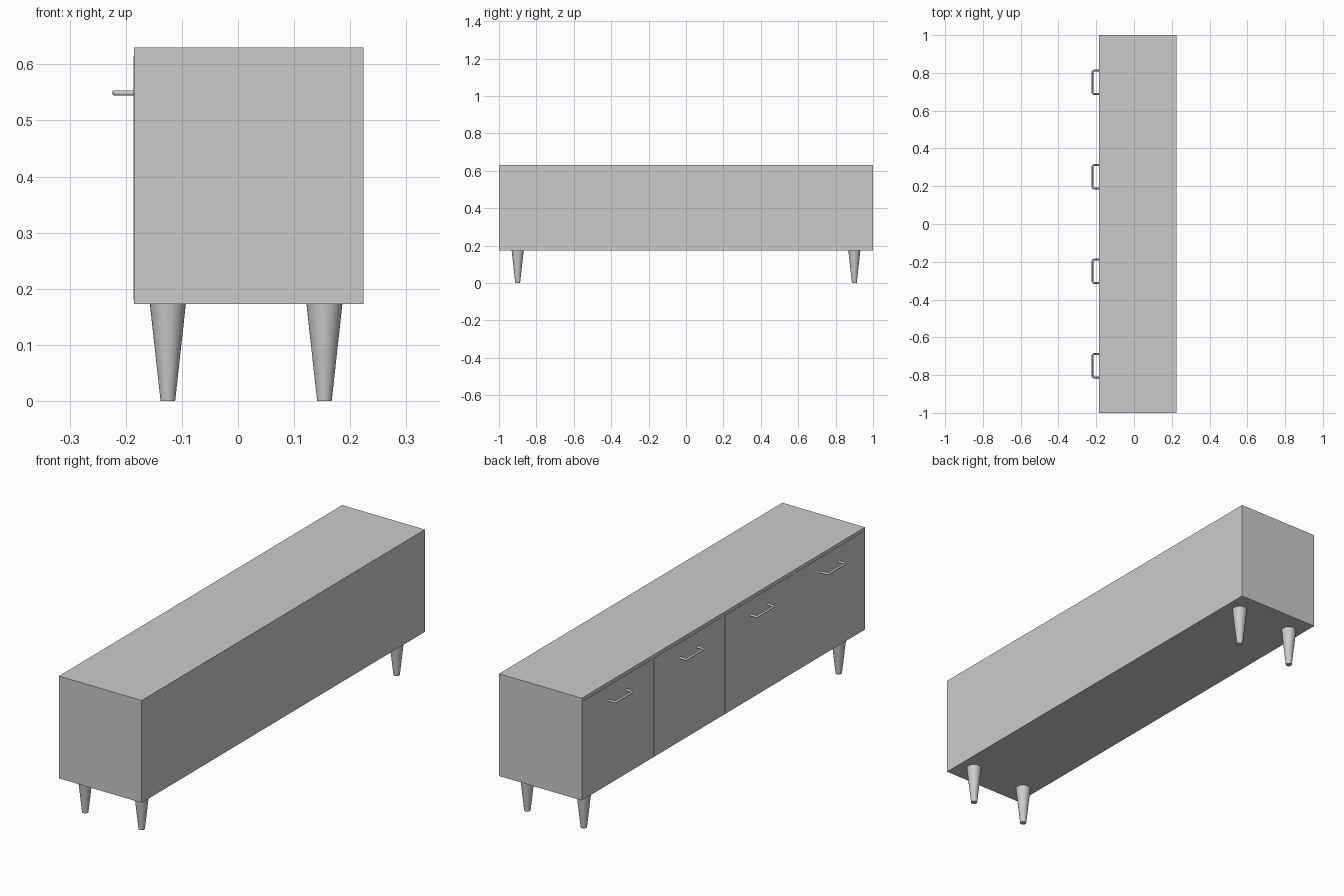
import bpy
import math

if "Cube" in bpy.data.objects:
    bpy.data.objects.remove(bpy.data.objects["Cube"])

X0, X1 = -0.185, 0.224      # cabinet door side and back side
Z0, Z1 = 0.173, 0.63        # cabinet bottom and top


def box(name, lo, hi):
    bpy.ops.mesh.primitive_cube_add(size=1, location=[(a + b) / 2 for a, b in zip(lo, hi)])
    ob = bpy.context.object
    ob.name = name
    ob.scale = [b - a for a, b in zip(lo, hi)]
    bpy.ops.object.transform_apply(location=False, rotation=False, scale=True)
    return ob


def leg(name, x, y):
    bpy.ops.mesh.primitive_cone_add(vertices=32, radius1=0.013, radius2=0.032,
                                    depth=Z0, location=(x, y, Z0 / 2))
    bpy.context.object.name = name
    bpy.ops.object.shade_smooth_by_angle(angle=math.radians(40))


def handle(name, y, z):
    # U-shaped bar with softly rounded corners
    w, out, r = 0.062, -0.2195, 0.008
    half = [(X0 + 0.002, w), (out + r, w)]
    half += [(out + r - r * math.sin(a), w - r + r * math.cos(a))
             for a in (math.radians(30), math.radians(60), math.radians(90))]
    path = half + [(px, -py) for px, py in reversed(half)]
    cu = bpy.data.curves.new(name, 'CURVE')
    cu.dimensions = '3D'
    cu.bevel_depth = 0.005
    cu.bevel_resolution = 3
    cu.use_fill_caps = True
    sp = cu.splines.new('POLY')
    sp.points.add(len(path) - 1)
    for p, (px, py) in zip(sp.points, path):
        p.co = (px, py, 0, 1)
    ob = bpy.data.objects.new(name, cu)
    ob.location = (0, y, z)
    bpy.context.collection.objects.link(ob)
    bpy.ops.object.select_all(action='DESELECT')
    bpy.context.view_layer.objects.active = ob
    ob.select_set(True)
    bpy.ops.object.convert(target='MESH')
    bpy.ops.object.shade_smooth_by_angle(angle=math.radians(50))


# Cabinet body
box("cabinet_body", (X0, -1, Z0), (X1, 1, Z1))

# Four doors, each with a bar handle, on the -x side
for i in range(4):
    y = -0.75 + 0.5 * i
    box(f"door_{i + 1}", (X0 - 0.0015, y - 0.242, 0.18), (X0 + 0.01, y + 0.242, 0.615))
    handle(f"handle_{i + 1}", y, 0.549)

# Four tapered legs
for xn, x in (("door_side", -0.125), ("back_side", 0.154)):
    for yn, y in (("near", -0.9), ("far", 0.9)):
        leg(f"leg_{xn}_{yn}", x, y)
